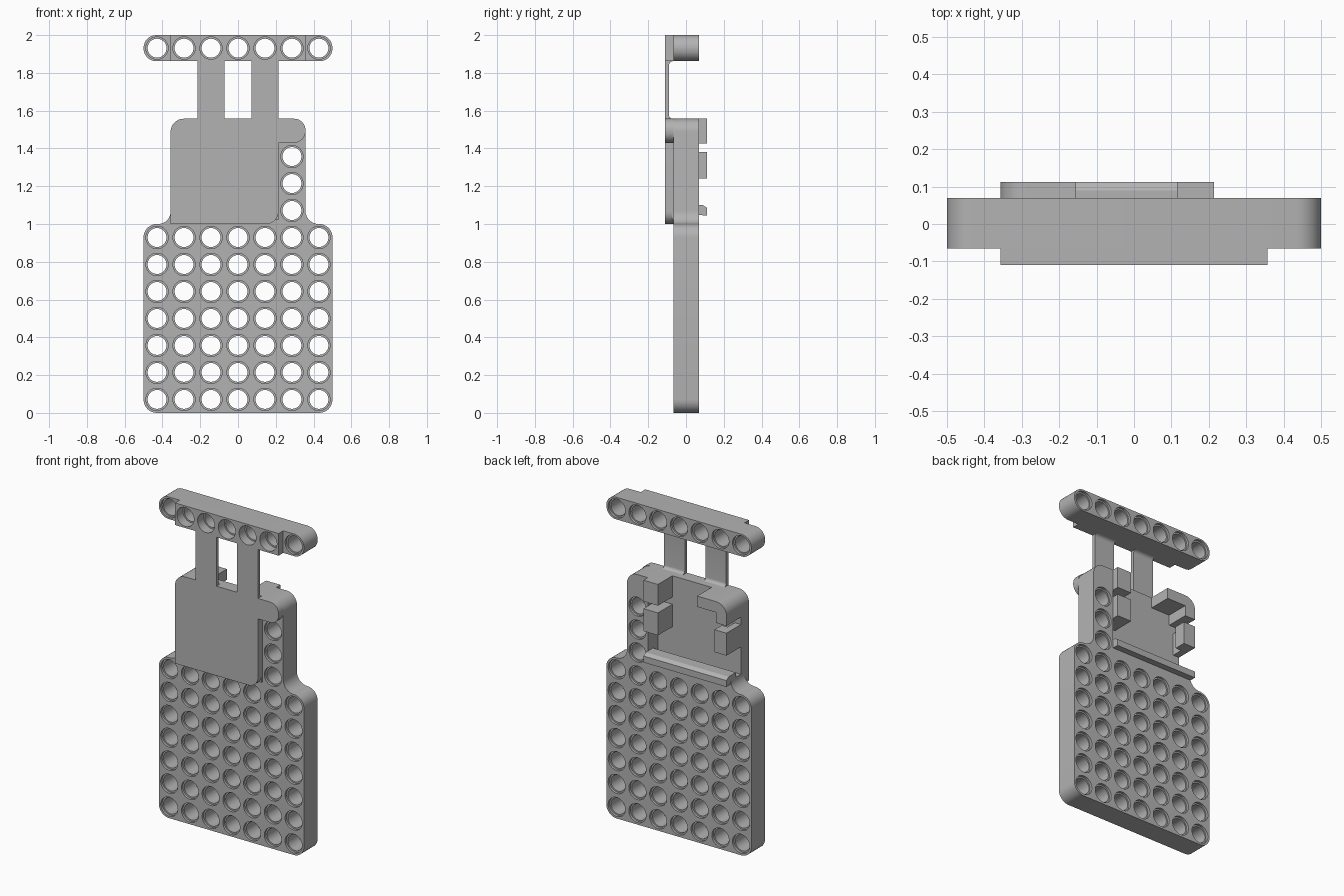
import bpy, bmesh, math
from mathutils import Vector

if "Cube" in bpy.data.objects:
    bpy.data.objects.remove(bpy.data.objects["Cube"], do_unlink=True)

P = 1 / 7                     # hole pitch
BACK, FRONT, FACE, FLOOR, CLIP = 0.07, -0.065, -0.11, -0.03, 0.112

grey = bpy.data.materials.new("light_grey")
grey.use_nodes = True
COLOUR = (0.45, 0.45, 0.45, 1)
grey.diffuse_color = COLOUR
grey.node_tree.nodes["Principled BSDF"].inputs["Base Color"].default_value = COLOUR


def finish(bm, name):
    bmesh.ops.recalc_face_normals(bm, faces=bm.faces)
    mesh = bpy.data.meshes.new(name)
    bm.to_mesh(mesh)
    bm.free()
    mesh.materials.append(grey)
    ob = bpy.data.objects.new(name, mesh)
    bpy.context.collection.objects.link(ob)
    return ob


def rounded(corners, steps=8):
    """Outline from (a, b, radius) corners, convex or concave."""
    out = []
    for i, (a, b, r) in enumerate(corners):
        p = Vector((a, b))
        if not r:
            out.append(p)
            continue
        u = (Vector(corners[i - 1][:2]) - p).normalized()
        v = (Vector(corners[(i + 1) % len(corners)][:2]) - p).normalized()
        centre = p + (u + v) * r
        for k in range(steps + 1):
            t = k / steps * math.pi / 2
            out.append(centre - v * r * math.cos(t) - u * r * math.sin(t))
    return out


def prism(name, corners, lo, hi, axis="y"):
    """Extrude an outline along y (outline in xz) or along x (outline in yz)."""
    bm = bmesh.new()
    place = (lambda p, d: (p.x, d, p.y)) if axis == "y" else (lambda p, d: (d, p.x, p.y))
    face = bm.faces.new([bm.verts.new(place(p, lo)) for p in rounded(corners)])
    geo = bmesh.ops.extrude_face_region(bm, geom=[face])["geom"]
    shift = (0, hi - lo, 0) if axis == "y" else (hi - lo, 0, 0)
    bmesh.ops.translate(bm, vec=shift, verts=[g for g in geo if isinstance(g, bmesh.types.BMVert)])
    return finish(bm, name)


def rect(x0, x1, z0, z1, r=0):
    return [(x0, z0, r), (x1, z0, r), (x1, z1, r), (x0, z1, r)]


def hole_cutter(name, centres, sides=32):
    """Through holes with a wider counterbore at both ends."""
    bm = bmesh.new()
    wide, narrow = 0.059, 0.050
    stations = [(-0.13, wide), (FRONT + 0.015, wide), (FRONT + 0.015, narrow),
                (BACK - 0.015, narrow), (BACK - 0.015, wide), (0.13, wide)]
    for x, z in centres:
        rings = [[bm.verts.new((x + r * math.cos(k * math.tau / sides), y,
                                z + r * math.sin(k * math.tau / sides)))
                  for k in range(sides)] for y, r in stations]
        for a, b in zip(rings, rings[1:]):
            for k in range(sides):
                n = (k + 1) % sides
                bm.faces.new((a[k], a[n], b[n], b[k]))
        bm.faces.new(rings[0])
        bm.faces.new(rings[-1])
    ob = finish(bm, name)
    ob.hide_render = True
    ob.hide_viewport = True
    return ob


def cut(ob, cutter):
    mod = ob.modifiers.new("holes", "BOOLEAN")
    mod.operation = "DIFFERENCE"
    mod.solver = "EXACT"
    mod.object = cutter
    bpy.context.view_layer.objects.active = ob
    bpy.ops.object.modifier_apply(modifier=mod.name)


W, T, N = 2.5 * P, 11 * P - 0.014, 1.5 * P      # block half width, block top, plate side
parts = []

# Main plate with side column and lower wall of the pocket
body = prism("main_plate", [
    (-0.5, 0, 0.07), (0.5, 0, 0.07), (0.5, 1, 0.07), (W, 1, 0.07), (W, T, 0.07),
    (N, T, 0), (N, 1.07, 0), (-W, 1.07, 0), (-W, 1, 0.065), (-0.5, 1, 0.07)], FRONT, BACK)
grid = [((i - 3) * P, (j + 0.5) * P) for i in range(7) for j in range(7)]
column = [(2 * P, (j + 0.5) * P) for j in (7, 8, 9)]
body_cutter = hole_cutter("plate_hole_cutter", grid + column)
cut(body, body_cutter)
parts.append(body)

# Front cover plate with its side lobe, and the pocket floor behind it
parts.append(prism("front_cover", [
    (-W, 1, 0), (N, 1, 0.065), (N, 1.43, 0), (W, 1.43, 0.06), (W, T, 0.06), (-W, T, 0.07)],
    FACE, FRONT))
parts.append(prism("pocket_floor", [
    (-W, 1.02, 0), (N, 1.02, 0), (N, T, 0), (-W, T, 0.07)], FRONT - 0.01, FLOOR))

# Clips around the pocket
parts.append(prism("upper_left_clip", rect(0.115, N, 1.425, T), FLOOR - 0.01, CLIP))
parts.append(prism("middle_left_clip", rect(0.115, N, 1.24, 1.38), FLOOR - 0.01, CLIP))
parts.append(prism("corner_clip", [
    (-W, 1.425, 0), (-0.285, 1.425, 0), (-0.285, 1.49, 0), (-0.155, 1.49, 0),
    (-0.155, T, 0), (-W, T, 0.07)], FLOOR - 0.01, CLIP))
parts.append(prism("middle_right_post", rect(-W, -0.315, 1.24, 1.38), FLOOR - 0.01, CLIP))
parts.append(prism("middle_right_hook", rect(-W, -0.275, 1.24, 1.38), 0.04, CLIP))
parts.append(prism("lower_lip", [
    (0.02, 1.05, 0), (CLIP, 1.045, 0), (CLIP, 1.085, 0), (0.09, 1.1, 0), (0.02, 1.1, 0)],
    -W, N, "x"))

# Thin straps with curved ends joining the bar
Z0, Z1 = T, 13 * P + 0.005
for side, x0 in (("right", -N), ("left", N / 3)):
    parts.append(prism(side + "_strap", [
        (FACE, Z0 - 0.02, 0), (-0.066, Z0 - 0.02, 0), (-0.066, Z0, 0), (-0.09, Z0, 0.02),
        (-0.09, Z1, 0.022), (-0.066, Z1, 0), (-0.066, Z1 + 0.002, 0), (FACE, Z1 + 0.002, 0)],
        x0, x0 + N * 2 / 3, "x"))

# Top bar with rounded ends and square front rail
bar_cutter = hole_cutter("bar_hole_cutter", [((i - 3) * P, 1.931) for i in range(7)])
bar = prism("top_bar", rect(-0.5, 0.5, Z1, 2, 0.067), FRONT, BACK)
rail = prism("top_bar_front_rail", rect(-W, W, Z1, 2), FACE, FRONT)
for ob in (bar, rail):
    cut(ob, bar_cutter)
    parts.append(ob)

for cutter in (body_cutter, bar_cutter):
    bpy.data.objects.remove(cutter, do_unlink=True)

# Smooth the curved walls and keep the edges crisp
bpy.ops.object.select_all(action="DESELECT")
for ob in parts:
    ob.select_set(True)
bpy.context.view_layer.objects.active = body
bpy.ops.object.shade_smooth_by_angle(angle=math.radians(30))
